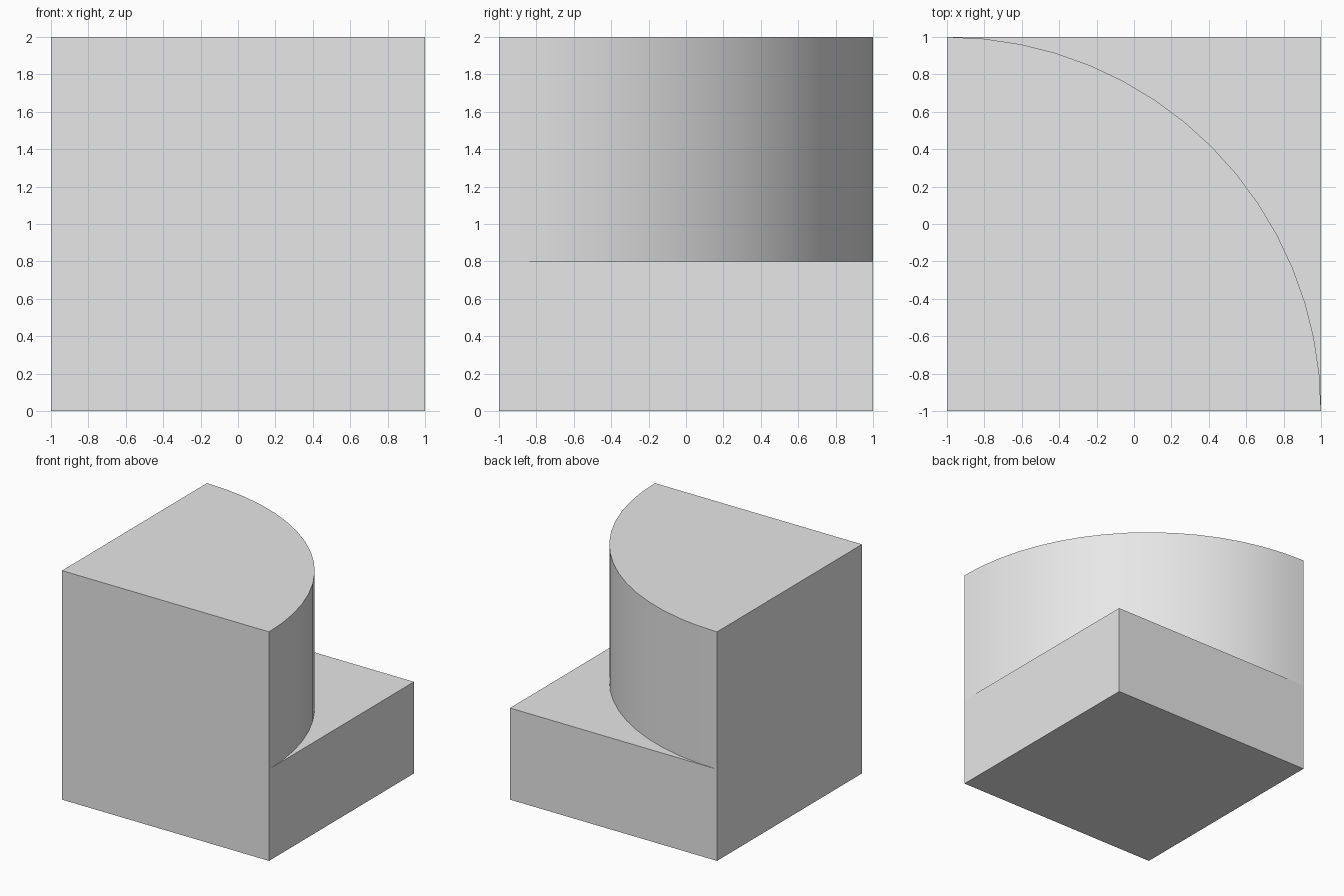
import bpy, bmesh
from math import cos, sin, pi, radians

cube = bpy.data.objects.get("Cube")
if cube:
    bpy.data.objects.remove(cube, do_unlink=True)

SIZE, LEDGE, STEPS = 2.0, 0.8, 16

grey = bpy.data.materials.new("light_grey")
grey.use_nodes = True
colour = (0.8, 0.8, 0.8, 1)
grey.diffuse_color = colour
grey.node_tree.nodes["Principled BSDF"].inputs["Base Color"].default_value = colour

bm = bmesh.new()


def vert(x, y, z):
    return bm.verts.new((x - 1, y - 1, z))


def arc(z):
    """Quarter circle from the front edge round to the far side edge."""
    angles = [i * pi / 2 / STEPS for i in range(STEPS + 1)]
    return [vert(SIZE * cos(a), SIZE * sin(a), z) for a in angles]


# Square foot corners, counter-clockwise from the shared corner
foot = [vert(0, 0, 0), vert(SIZE, 0, 0), vert(SIZE, SIZE, 0), vert(0, SIZE, 0)]
ledge_corner = vert(SIZE, SIZE, LEDGE)
top_corner = vert(0, 0, SIZE)
low, high = arc(LEDGE), arc(SIZE)

# Bottom, quarter-round top and ledge
bm.faces.new(foot[::-1])
bm.faces.new([top_corner] + high)
bm.faces.new([ledge_corner] + low[::-1])

# Two tall flat walls and two low walls below the ledge
bm.faces.new([foot[0], foot[1], low[0], high[0], top_corner])
bm.faces.new([foot[3], foot[0], top_corner, high[-1], low[-1]])
bm.faces.new([foot[1], foot[2], ledge_corner, low[0]])
bm.faces.new([foot[2], foot[3], low[-1], ledge_corner])

# Curved wall
for i in range(STEPS):
    bm.faces.new([low[i], low[i + 1], high[i + 1], high[i]])

bmesh.ops.recalc_face_normals(bm, faces=bm.faces[:])
mesh = bpy.data.meshes.new("stepped_quarter_round_block")
bm.to_mesh(mesh)
bm.free()
mesh.materials.append(grey)
block = bpy.data.objects.new("stepped_quarter_round_block", mesh)
bpy.context.collection.objects.link(block)

# Smooth curved wall, sharp corners
bpy.ops.object.select_all(action="DESELECT")
block.select_set(True)
bpy.context.view_layer.objects.active = block
bpy.ops.object.shade_smooth_by_angle(angle=radians(30))
